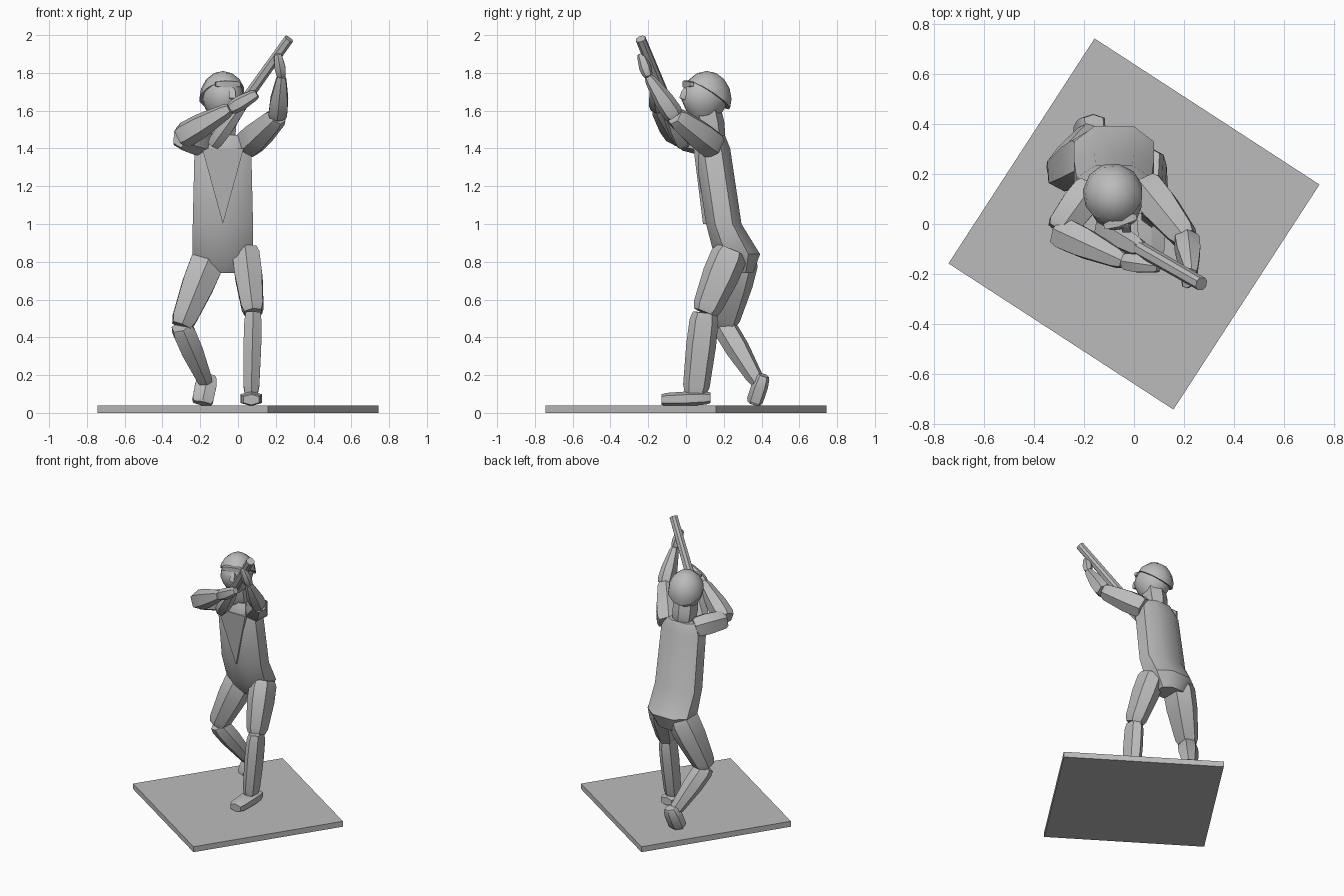
import bpy, bmesh, math
from mathutils import Matrix, Vector

cube = bpy.data.objects.get("Cube")
if cube:
    bpy.data.objects.remove(cube)

# One matte grey for the whole figure
grey = (.5, .5, .5, 1)
material = bpy.data.materials.new("matte grey")
material.use_nodes = True
material.diffuse_color = grey
material.node_tree.nodes["Principled BSDF"].inputs["Base Color"].default_value = grey


def add_object(name, bm, crease_angle=25):
    """Turn a finished bmesh into a shaded object."""
    bmesh.ops.recalc_face_normals(bm, faces=bm.faces)
    mesh = bpy.data.meshes.new(name)
    bm.to_mesh(mesh)
    bm.free()
    mesh.materials.append(material)
    part = bpy.data.objects.new(name, mesh)
    bpy.context.collection.objects.link(part)
    bpy.ops.object.select_all(action='DESELECT')
    part.select_set(True)
    bpy.context.view_layer.objects.active = part
    bpy.ops.object.shade_smooth_by_angle(angle=math.radians(crease_angle))


def skin(name, loops, crease_angle=25):
    """Bridge a row of equal loops into a closed solid."""
    bm = bmesh.new()
    rows = [[bm.verts.new(point) for point in loop] for loop in loops]
    count = len(rows[0])
    for lower, upper in zip(rows, rows[1:]):
        for i in range(count):
            j = (i + 1) % count
            bm.faces.new((lower[i], lower[j], upper[j], upper[i]))
    bm.faces.new(rows[0])
    bm.faces.new(rows[-1])
    add_object(name, bm, crease_angle)


def section(centre, across, along, sides, boxy=.8):
    """Rounded-box outline spanned by two half-axis vectors."""
    loop = []
    for i in range(sides):
        angle = math.tau * (i + .5) / sides
        c, s = math.cos(angle), math.sin(angle)
        loop.append(centre + across * math.copysign(abs(c) ** boxy, c)
                    + along * math.copysign(abs(s) ** boxy, s))
    return loop


def limb(name, start, end, start_radius, end_radius, depth=1, swell=.01, sides=6):
    """Tapered limb between two joints, swelling in the middle, with blunt ends."""
    start, end = Vector(start), Vector(end)
    direction = (end - start).normalized()
    reference = Vector((0, 1, 0)) if abs(direction.z) > .7 else Vector((0, 0, 1))
    across = direction.cross(reference).normalized()
    along = across.cross(direction) * depth
    loops = []
    for t in (0, .1, .4, .9, 1):
        radius = start_radius + (end_radius - start_radius) * t
        radius += swell * math.sin(math.pi * t)
        if swell and t in (0, 1):
            radius *= .85
        loops.append(section(start.lerp(end, t), across * radius, along * radius, sides))
    skin(name, loops)


def egg(name, centre, size, chin=0, cut=None):
    """Low-poly head form; chin narrows it downwards, cut keeps the part above a plane."""
    bm = bmesh.new()
    bmesh.ops.create_uvsphere(bm, u_segments=12, v_segments=8, radius=1)
    for vert in bm.verts:
        narrow = 1 - chin * max(0, -vert.co.z)
        vert.co.x *= narrow
        vert.co.y *= narrow
    if cut:
        bmesh.ops.bisect_plane(bm, geom=bm.verts[:] + bm.edges[:] + bm.faces[:],
                               plane_co=(0, 0, cut), plane_no=(0, .6, 1), clear_inner=True)
        rim = [edge for edge in bm.edges if edge.is_boundary]
        bmesh.ops.holes_fill(bm, edges=rim)
    turn = Matrix.Rotation(math.radians(20), 4, 'Z')
    bm.transform(Matrix.Translation(centre) @ turn @ Matrix.Diagonal((*size, 1)))
    add_object(name, bm, 35)


# Square base plate, turned on the ground
turned = [Matrix.Rotation(math.radians(12 + quarter * 90), 3, 'Z') @ Vector((.76, 0, 0))
          for quarter in range(4)]
skin("base_plate", [[corner + Vector((0, 0, z)) for corner in turned] for z in (0, .04)])

# Torso and hips: depth position, height, half width, half depth
middle = -.08
torso = [(.28, .74, .1, .08), (.27, .84, .17, .13), (.2, 1, .17, .1),
         (.14, 1.4, .16, .1), (.14, 1.47, .12, .07)]
skin("torso", [section(Vector((middle, y, z)), Vector((width, 0, 0)), Vector((0, depth, 0)), 8)
               for y, z, width, depth in torso], 40)

# Jacket front, a shallow pointed panel over the chest
panel = [(middle - .11, .04, 1.4), (middle + .11, .04, 1.4), (middle, .09, 1)]
skin("jacket_front", [[(x, y + offset, z) for x, y, z in panel] for offset in (0, .03)])

# Straight left leg
left_knee, left_ankle = (.08, .1, .53), (.07, .05, .1)
limb("left_thigh", (.04, .24, .86), left_knee, .08, .06, 1.2)
limb("left_shin", left_knee, left_ankle, .05, .045, 1.5, .005)
limb("left_shoe", (.07, .13, .08), (.07, -.13, .07), .055, .055, .6)

# Bent right leg, up on the toes
right_knee, right_ankle = (-.3, .2, .46), (-.17, .38, .16)
limb("right_thigh", (-.15, .28, .83), right_knee, .1, .065, 1.1)
limb("right_shin", right_knee, right_ankle, .065, .04)
limb("right_shoe", (-.16, .41, .2), (-.19, .36, .05), .05, .06, .7)

# Neck, head, hair and face
head = Vector((middle, .1, 1.66))
limb("neck", (middle, .14, 1.44), head, .07, .07)
egg("head", head, (.11, .13, .14), chin=.3)
egg("hair", head + Vector((0, .01, 0)), (.125, .135, .15), cut=.2)
limb("nose", head + Vector((.05, -.1, .06)), head + Vector((.05, -.12, 0)), .01, .02, sides=4)
limb("brow", head + Vector((-.04, -.11, .08)), head + Vector((.09, -.07, .08)), .015, .015, sides=4)

# Long barrel held up to the face, with its stock
butt, muzzle = Vector((-.13, -.01, 1.42)), Vector((.27, -.24, 1.98))
limb("barrel", butt.lerp(muzzle, .3), muzzle, .03, .027, swell=0, sides=8)
limb("stock", butt, butt.lerp(muzzle, .4), .04, .03, 1.2)

# Right arm, elbow out and hand at the grip
right_elbow, right_wrist = (-.3, -.03, 1.46), (-.04, -.15, 1.61)
limb("right_upper_arm", (-.17, .15, 1.43), right_elbow, .07, .065)
limb("right_forearm", right_elbow, right_wrist, .07, .035)
limb("right_hand", right_wrist, (.1, -.17, 1.69), .035, .025)

# Left arm, reaching up along the barrel
left_elbow, left_wrist = (.21, -.06, 1.57), (.23, -.2, 1.78)
limb("left_upper_arm", (.04, .15, 1.41), left_elbow, .08, .055)
limb("left_forearm", left_elbow, left_wrist, .055, .025)
limb("left_hand", left_wrist, (.21, -.24, 1.9), .025, .02)
